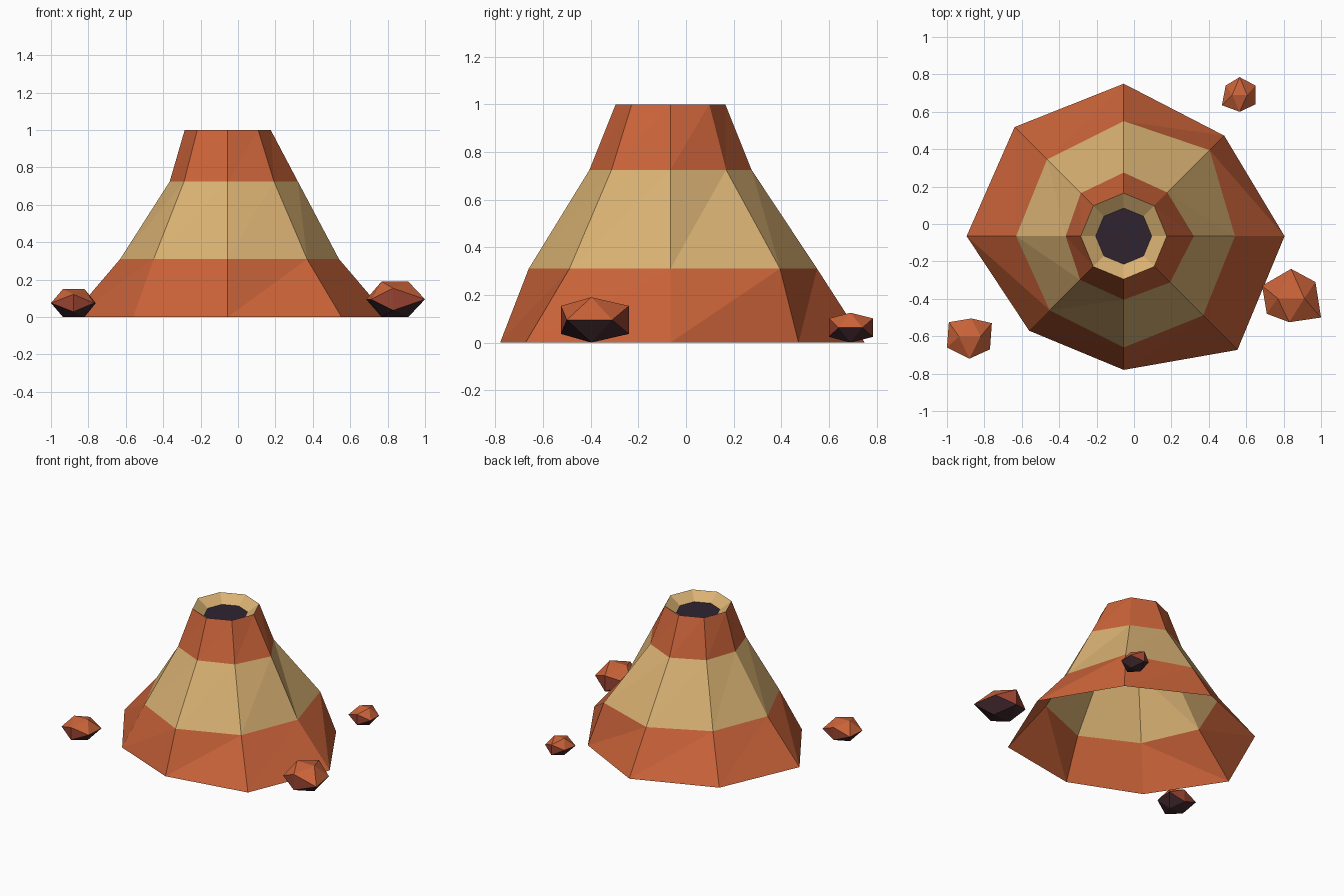
import bpy, bmesh
from math import radians, cos, sin

cube = bpy.data.objects.get("Cube")
if cube:
    bpy.data.objects.remove(cube, do_unlink=True)


def material(name, rgb):
    """Flat material from 8-bit sRGB values."""
    col = [((c / 255 + 0.055) / 1.055) ** 2.4 for c in rgb] + [1.0]
    m = bpy.data.materials.new(name)
    m.use_nodes = True
    m.diffuse_color = col
    bsdf = m.node_tree.nodes["Principled BSDF"]
    bsdf.inputs["Base Color"].default_value = col
    bsdf.inputs["Roughness"].default_value = 0.9
    return m


orange = material("burnt orange", (202, 99, 57))
tan = material("sandy tan", (218, 178, 115))
crater_dark = material("crater dark", (46, 35, 48))
red_brown = material("red brown", (152, 67, 49))
rock_dark = material("rock underside", (66, 40, 46))


def finish(bm, name, mats):
    mesh = bpy.data.meshes.new(name)
    bm.to_mesh(mesh)
    bm.free()
    for m in mats:
        mesh.materials.append(m)
    obj = bpy.data.objects.new(name, mesh)
    bpy.context.collection.objects.link(obj)
    return obj


CX, CY, SIDES = -0.055, -0.065, 8


def ring(bm, radii, z):
    verts = []
    for i, r in enumerate(radii):
        a = radians(i * 360 / SIDES)
        verts.append(bm.verts.new((CX + r * cos(a), CY + r * sin(a), z)))
    return verts


# Mound: uneven eight-sided rings, open underneath, dished at the top
levels = [
    (0.0, [0.86, 0.76, 0.815, 0.825, 0.84, 0.715, 0.715, 0.86]),
    (0.31, [0.595, 0.65, 0.615, 0.58, 0.575, 0.56, 0.595, 0.60]),
    (0.725, [0.375, 0.33, 0.34, 0.325, 0.31, 0.33, 0.34, 0.35]),
    (1.0, [0.23] * SIDES),
    (0.94, [0.145] * SIDES),
]
bm = bmesh.new()
rings = [ring(bm, radii, z) for z, radii in levels]
for level, (low, high) in enumerate(zip(rings, rings[1:])):
    for i in range(SIDES):
        j = (i + 1) % SIDES
        for tri in ((low[i], low[j], high[j]), (low[i], high[j], high[i])):
            bm.faces.new(tri).material_index = level % 2
finish(bm, "mound", [orange, tan])

# Dark floor of the crater
bm = bmesh.new()
bm.faces.new(ring(bm, [0.15] * SIDES, 0.945))
finish(bm, "crater_floor", [crater_dark])


def rock(name, height, outline):
    """Twenty-sided rock from its six outline corners, back corner first, clockwise."""
    bm = bmesh.new()
    mid = height / 2
    cx = sum(p[0] for p in outline) / 6
    cy = sum(p[1] for p in outline) / 6
    half = (outline[1][0] - outline[5][0]) / 4
    for i, (x, y) in enumerate(outline):
        offsets = (-0.62, 0.62) if i % 3 == 0 else (0,)
        for k in offsets:
            bm.verts.new((x, y, mid + k * mid))
    for side in (-1, 1):
        for z in (0, height):
            bm.verts.new((cx + side * half, cy, z))
    bmesh.ops.convex_hull(bm, input=bm.verts[:])
    bmesh.ops.recalc_face_normals(bm, faces=bm.faces[:])
    for f in bm.faces:
        f.normal_update()
        nz = f.normal.z
        f.material_index = 0 if nz > 0.25 else 2 if nz < -0.25 else 1
    finish(bm, name, [orange, red_brown, rock_dark])


# Loose rocks around the foot
rock("left_rock", 0.19, [(0.84, -0.24), (0.97, -0.31), (1.0, -0.50),
                         (0.83, -0.525), (0.71, -0.48), (0.685, -0.33)])
rock("right_rock", 0.15, [(-0.87, -0.505), (-0.76, -0.53), (-0.77, -0.67),
                          (-0.88, -0.72), (-1.0, -0.66), (-0.99, -0.525)])
rock("back_rock", 0.125, [(0.565, 0.785), (0.65, 0.74), (0.65, 0.64),
                          (0.565, 0.60), (0.47, 0.635), (0.49, 0.74)])
